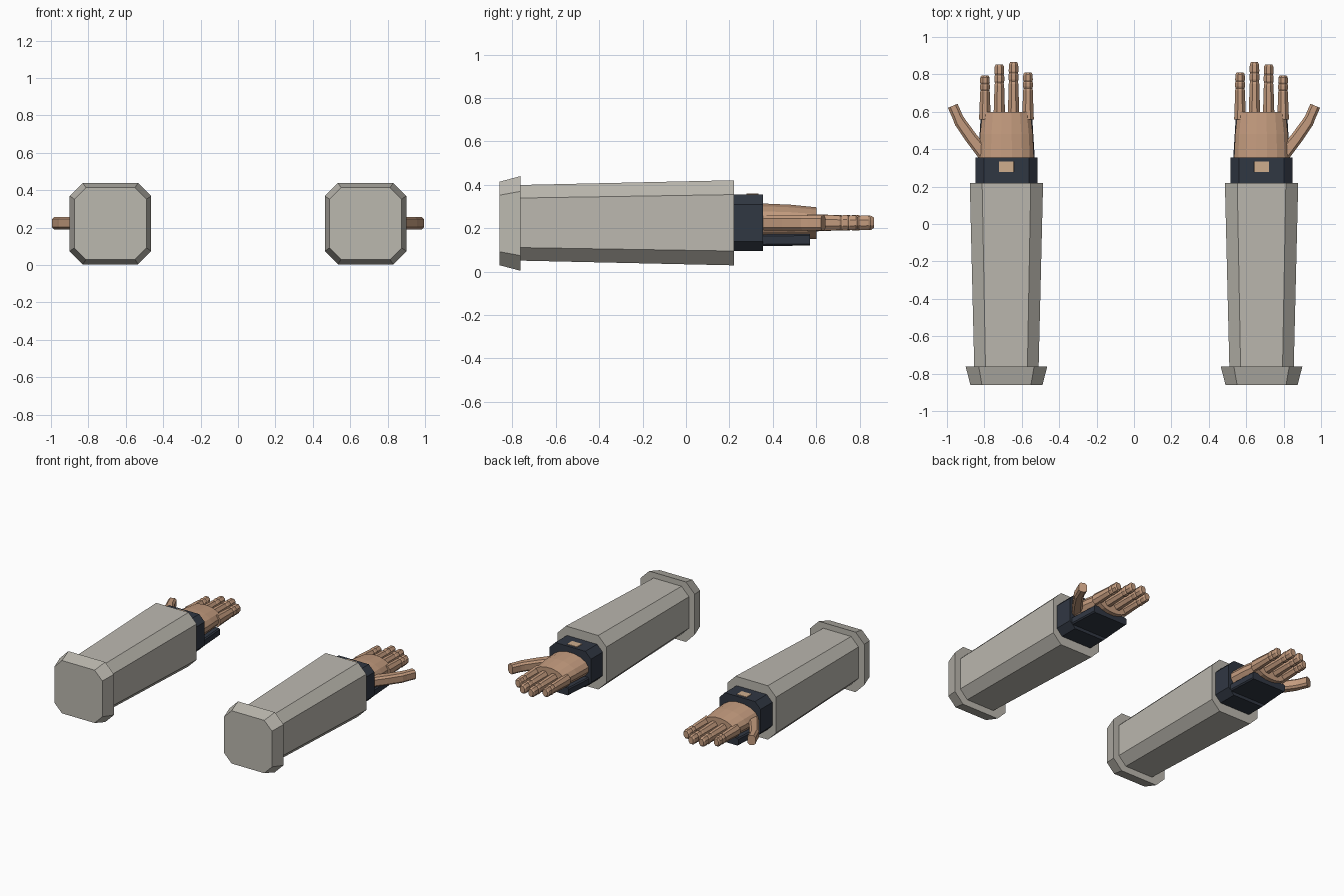
import bpy, bmesh, math
from mathutils import Vector

if "Cube" in bpy.data.objects:
    bpy.data.objects.remove(bpy.data.objects["Cube"])


def material(name, rgb):
    m = bpy.data.materials.new(name)
    m.diffuse_color = (*rgb, 1)
    m.use_nodes = True
    m.node_tree.nodes["Principled BSDF"].inputs["Base Color"].default_value = m.diffuse_color
    return m


GREY = material("warm grey", (0.50, 0.48, 0.43))
NAVY = material("dark navy", (0.030, 0.038, 0.055))
SKIN = material("skin", (0.55, 0.33, 0.21))
TAN = material("tan", (0.62, 0.42, 0.27))


def octagon(w, h, c):
    """Chamfered rectangle outline with half sizes w, h and chamfer c."""
    return [(w, h - c), (w - c, h), (c - w, h), (-w, h - c),
            (-w, c - h), (c - w, -h), (w - c, -h), (w, c - h)]


def ellipse(w, h, n):
    return [(w * math.cos((i + .5) * math.tau / n),
             h * math.sin((i + .5) * math.tau / n)) for i in range(n)]


def loft(name, sections, mat, s):
    """Skin closed rings: each section is (centre, turn about z, outline)."""
    bm = bmesh.new()
    rings = []
    for (x, y, z), turn, outline in sections:
        side = Vector((math.cos(turn), math.sin(turn), 0))
        ring = []
        for u, v in outline:
            p = Vector((x, y, z + v)) + side * u
            ring.append(bm.verts.new((p.x * s, p.y, p.z)))
        rings.append(ring)
    n = len(rings[0])
    for a, b in zip(rings, rings[1:]):
        for i in range(n):
            bm.faces.new((a[i], a[(i + 1) % n], b[(i + 1) % n], b[i]))
    bm.faces.new(rings[0])
    bm.faces.new(rings[-1])
    bmesh.ops.recalc_face_normals(bm, faces=bm.faces)
    me = bpy.data.meshes.new(name)
    bm.to_mesh(me)
    bm.free()
    me.materials.append(mat)
    ob = bpy.data.objects.new(name, me)
    bpy.context.collection.objects.link(ob)
    return ob


CX = 0.682
# finger centre x, tip y
FINGERS = [(0.567, 0.81), (0.644, 0.865), (0.720, 0.853), (0.797, 0.793)]

for s, tag in ((1, "right"), (-1, "left")):
    # Forearm sleeve, flaring towards the wrist
    loft(f"sleeve_{tag}", [
        ((CX, -0.77, 0.225), 0, octagon(0.172, 0.174, 0.060)),
        ((CX, 0.22, 0.225), 0, octagon(0.196, 0.196, 0.066))], GREY, s)
    # Elbow cap
    loft(f"elbow_cap_{tag}", [
        ((CX, -0.86, 0.222), 0, octagon(0.193, 0.192, 0.062)),
        ((CX, -0.762, 0.222), 0, octagon(0.218, 0.218, 0.070))], GREY, s)
    # Wrist band with a small display plate on top
    loft(f"wrist_band_{tag}", [
        ((CX, 0.20, 0.225), 0, octagon(0.166, 0.130, 0.045)),
        ((CX, 0.355, 0.225), 0, octagon(0.166, 0.130, 0.045))], NAVY, s)
    loft(f"wrist_display_{tag}", [
        ((CX, 0.278, 0.355), 0, octagon(0.040, 0.004, 0.001)),
        ((CX, 0.335, 0.355), 0, octagon(0.040, 0.004, 0.001))], TAN, s)
    # Guard plate under the palm
    loft(f"palm_guard_{tag}", [
        ((CX, 0.34, 0.145), 0, octagon(0.152, 0.027, 0.008)),
        ((CX, 0.57, 0.147), 0, octagon(0.138, 0.027, 0.008))], NAVY, s)
    # Palm
    loft(f"palm_{tag}", [
        ((CX, 0.345, 0.230), 0, ellipse(0.150, 0.086, 16)),
        ((CX, 0.48, 0.229), 0, ellipse(0.144, 0.081, 16)),
        ((CX, 0.60, 0.224), 0, ellipse(0.130, 0.074, 16))], SKIN, s)
    # Fingers with slightly pinched joints
    for k, (x, tip) in enumerate(FINGERS):
        root = 0.56
        span = tip - root
        profile = [(0, 0.034), (0.40, 0.030), (0.62, 0.028), (0.66, 0.025),
                   (0.70, 0.029), (0.78, 0.029), (0.81, 0.025),
                   (0.84, 0.028), (0.96, 0.027), (1, 0.020)]
        loft(f"finger_{k + 1}_{tag}", [
            ((x, root + t * span, 0.225), 0, ellipse(r, r * 1.30, 8))
            for t, r in profile], SKIN, s)
    # Thumb, bent outwards from the side of the hand
    path = [(0.795, 0.365, 0.036, -0.62), (0.870, 0.460, 0.033, -0.60),
            (0.930, 0.545, 0.031, -0.50), (0.942, 0.570, 0.028, -0.42),
            (0.969, 0.632, 0.028, -0.40)]
    loft(f"thumb_{tag}", [
        ((x, y, 0.224), turn, octagon(r, 0.034, 0.013))
        for x, y, r, turn in path], SKIN, s)
